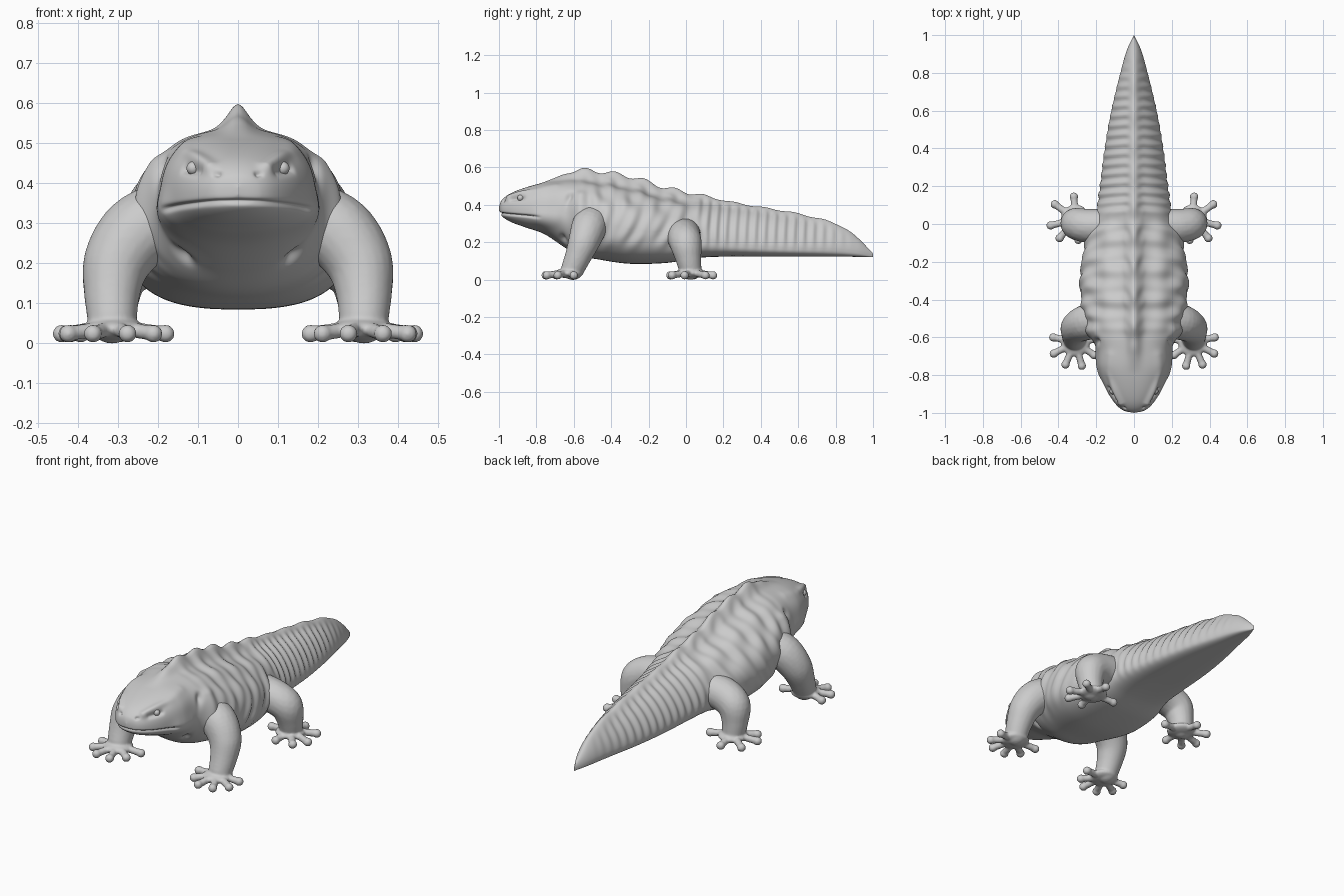
import bpy, bmesh, math
from mathutils import Vector, Matrix

if "Cube" in bpy.data.objects:
    bpy.data.objects.remove(bpy.data.objects["Cube"])

skin = bpy.data.materials.new("grey skin")
skin.diffuse_color = (0.6, 0.6, 0.6, 1)
skin.use_nodes = True
skin.node_tree.nodes["Principled BSDF"].inputs["Base Color"].default_value = skin.diffuse_color


def finish(bm, name):
    me = bpy.data.meshes.new(name)
    bmesh.ops.recalc_face_normals(bm, faces=bm.faces)
    for f in bm.faces:
        f.smooth = True
    bm.to_mesh(me)
    bm.free()
    me.materials.append(skin)
    ob = bpy.data.objects.new(name, me)
    bpy.context.collection.objects.link(ob)
    return ob


def spline(rows, u):
    """Smooth curve through rows, u counts rows."""
    i = min(int(u), len(rows) - 2)
    t = u - i
    a, b, c, d = (rows[max(0, min(len(rows) - 1, i + k))] for k in (-1, 0, 1, 2))
    return [q + 0.5 * t * (r - p + t * (2 * p - 5 * q + 4 * r - s + t * (3 * (q - r) + s - p)))
            for p, q, r, s in zip(a, b, c, d)]


def ramp(a, b, v):
    t = max(0, min(1, (v - a) / (b - a)))
    return t * t * (3 - 2 * t)


# Body sections: y, half width, bottom, top, widest height, squareness
SECTIONS = [
    (-1.0, .0, .372, .388, .38, 2), (-.985, .06, .340, .425, .375, 2.2),
    (-.94, .108, .31, .46, .37, 2.3), (-.86, .155, .28, .492, .365, 2.5),
    (-.76, .188, .245, .518, .36, 2.7), (-.66, .198, .18, .53, .35, 2.6),
    (-.58, .235, .13, .535, .33, 2.3), (-.48, .268, .11, .53, .31, 2.0),
    (-.30, .285, .085, .50, .27, 1.9), (-.10, .255, .09, .445, .25, 1.9),
    (.05, .205, .115, .425, .23, 1.85), (.20, .18, .123, .40, .20, 1.7),
    (.40, .155, .123, .37, .18, 1.65), (.60, .12, .123, .335, .17, 1.6),
    (.80, .072, .123, .282, .165, 1.6), (.92, .038, .122, .215, .15, 1.7),
    (1.0, .0, .12, .14, .13, 2)]


def ridge(y):
    body = ramp(-.8, -.55, y) * (.052 - .034 * ramp(-.3, .4, y))
    bumps = .011 * math.cos(2 * math.pi * (y + .54) / .16) * ramp(-.7, -.55, y) * (1 - .7 * ramp(0, .2, y))
    return (body + bumps) * (1 - ramp(.8, 1, y))


def stroke(p, a, b, r):
    """Soft weight near the segment a-b."""
    ab = b - a
    t = max(0, min(1, (p - a).dot(ab) / max(ab.length_squared, 1e-9)))
    return math.exp(-((p - a - ab * t).length / r) ** 2)


# Sculpted strokes: start, end, radius, amount (mirrored left and right)
STROKES = [
    ((.07, -.945, .438), (.15, -.80, .50), .018, .014),      # brow
    ((.09, -.925, .425), (.137, -.875, .44), .013, -.013),   # eye socket
    ((.048, -.972, .42), (.052, -.968, .42), .008, -.012),   # nostril
    ((.15, -.80, .50), (.14, -.70, .52), .03, .008),         # crown edge
    ((.18, -.78, .33), (.18, -.70, .33), .05, .012),         # cheek
    ((.20, -.62, .46), (.13, -.66, .19), .018, -.016),       # neck fold
    ((.20, -.56, .44), (.24, -.57, .30), .035, .016)]        # shoulder fold
STROKES = [(Vector(a), Vector(b), r, d) for a, b, r, d in STROKES]


def detail(p):
    x, y, z = abs(p.x), p.y, p.z
    q = Vector((x, y, z))
    d = 0
    if y < -.45:
        d += sum(k * stroke(q, a, b, r) for a, b, r, k in STROKES)
        mouth = .353 - .5 * x * x
        d -= .010 * math.exp(-((z - mouth) / .007) ** 2) * (1 - ramp(-.82, -.76, y))
    sides = ramp(.13, .24, z) * ramp(.01, .05, x)
    loose = math.sin(48 * y + 3 * math.sin(14 * z)) * .6 + math.sin(83 * y + 5 * math.sin(9 * z + 1) + 12 * x) * .4
    back = math.sin(55 * x) * .35
    rings = math.sin(2 * math.pi * y / .052 + 1.5 * math.sin(8 * z))
    tail = ramp(0, .15, y)
    d += sides * ramp(-.62, -.5, y) * (1 - tail) * .0075 * (loose + back)
    d += sides * tail * (1 - ramp(.6, .95, y)) * .005 * rings
    return d


# Head, trunk and tail as one lofted skin
bm = bmesh.new()
N, STEPS = 192, 22
count = (len(SECTIONS) - 1) * STEPS
loops = []
for k in range(1, count):
    y, w, zb, zt, zm, p = spline(SECTIONS, k / STEPS)
    w = max(w, .001)
    flat = 2.2 + 1.0 * ramp(-.6, .2, y)
    loop = []
    for j in range(N):
        t = 2 * math.pi * j / N
        c, s = math.cos(t), math.sin(t)
        e = 2 / (p if s > 0 else flat)
        x = math.copysign(w * abs(c) ** e, c)
        z = zm + (zt - zm if s > 0 else zm - zb) * math.copysign(abs(s) ** e, s)
        if s > 0:
            z += ridge(y) * math.exp(-(x / .034) ** 2)
        loop.append(bm.verts.new((x, y, z)))
    loops.append(loop)
for a, b in zip(loops, loops[1:]):
    for j in range(N):
        bm.faces.new((a[j], a[(j + 1) % N], b[(j + 1) % N], b[j]))
for loop, tip in ((loops[0], (0, -1, .38)), (loops[-1], (0, 1, .13))):
    v = bm.verts.new(tip)
    for j in range(N):
        bm.faces.new((loop[j], loop[(j + 1) % N], v))
bmesh.ops.recalc_face_normals(bm, faces=bm.faces)
bm.normal_update()
moves = [(v, v.normal * detail(v.co)) for v in bm.verts]
for v, m in moves:
    v.co += m
finish(bm, "body")

# Eyes
bm = bmesh.new()
for s in (-1, 1):
    bmesh.ops.create_uvsphere(bm, u_segments=20, v_segments=12, radius=.017,
                              matrix=Matrix.Translation((s * .112, -.885, .437)))
finish(bm, "eyes")


def ball(bm, p, r, squash=1):
    bmesh.ops.create_icosphere(bm, subdivisions=3, radius=r,
                               matrix=Matrix.Translation(p) @ Matrix.Diagonal((1, 1, squash, 1)))


def leg_pair(name, path, foot, toes):
    """Path rows are x, y, z, radius; toes are (angle, length)."""
    bm = bmesh.new()
    n = 6 * (len(path) - 1)
    for k in range(n + 1):
        x, y, z, r = spline(path, k / 6)
        ball(bm, (x, y, z), r)
    ball(bm, (foot[0], foot[1], .035), .078, .36)
    for angle, length in toes:
        a = math.radians(angle)
        for k in range(9):
            d = .04 + (length - .04) * k / 8
            r = .019 + (.004 if k == 8 else 0)
            ball(bm, (foot[0] + d * math.cos(a), foot[1] + d * math.sin(a), .035 - .012 * k / 8), r)
    ob = finish(bm, name)
    m = ob.modifiers.new("fuse", 'REMESH')
    m.mode = 'VOXEL'
    m.voxel_size = .006
    m.use_smooth_shade = True
    m = ob.modifiers.new("soften", 'SMOOTH')
    m.factor, m.iterations = .5, 5
    ob.modifiers.new("other side", 'MIRROR').use_bisect_axis[0] = False


leg_pair("front_legs",
         [(.17, -.50, .31, .10), (.25, -.52, .275, .095), (.302, -.545, .205, .084),
          (.315, -.575, .13, .071), (.315, -.605, .06, .062)],
         (.31, -.625),
         [(12, .12), (-28, .13), (-66, .13), (-105, .13), (-145, .12), (172, .13)])
leg_pair("hind_legs",
         [(.16, -.01, .24, .09), (.24, -.01, .225, .09), (.30, 0, .19, .085),
          (.315, .012, .12, .070), (.315, .022, .06, .061)],
         (.31, .025),
         [(-98, .11), (-50, .13), (-14, .135), (36, .135), (86, .12), (172, .13)])
